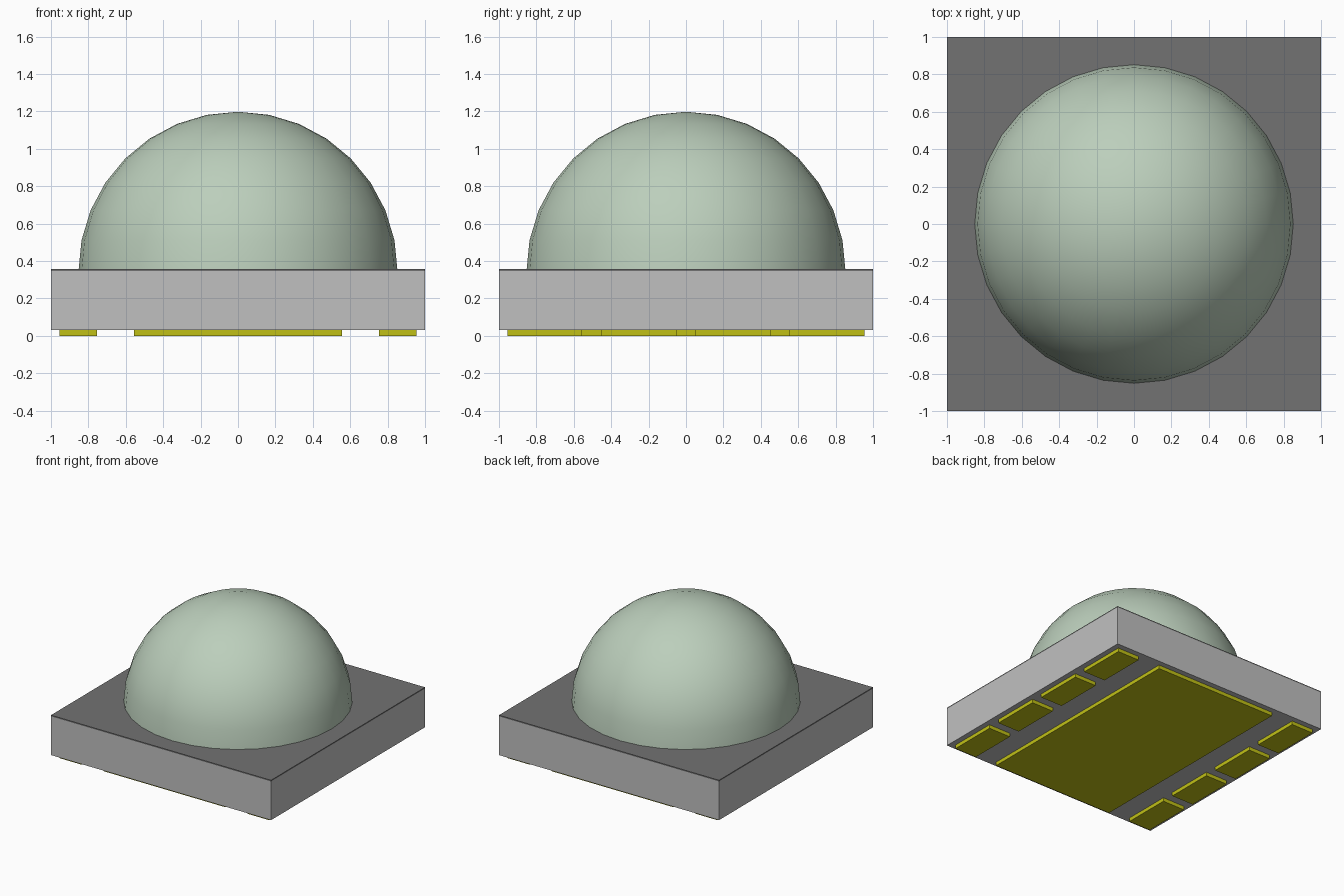
import bpy
import bmesh
import math
from mathutils import Vector

if "Cube" in bpy.data.objects:
    bpy.data.objects.remove(bpy.data.objects["Cube"], do_unlink=True)


def material(name, colour):
    mat = bpy.data.materials.new(name)
    mat.use_nodes = True
    rgba = (*colour, 1.0)
    mat.diffuse_color = rgba
    mat.node_tree.nodes["Principled BSDF"].inputs["Base Color"].default_value = rgba
    return mat


light_grey = material("light grey ceramic", (0.53, 0.53, 0.53))
dark_grey = material("dark grey coating", (0.17, 0.17, 0.17))
gold = material("gold contact", (0.53, 0.53, 0.008))
pale_green = material("pale green lens", (0.50, 0.62, 0.50))


def finish(name, bm, mat):
    mesh = bpy.data.meshes.new(name)
    bm.to_mesh(mesh)
    bm.free()
    mesh.materials.append(mat)
    obj = bpy.data.objects.new(name, mesh)
    bpy.context.collection.objects.link(obj)
    return obj


def box(name, x, y, z, mat):
    """Box from (low, high) ranges along each axis."""
    bm = bmesh.new()
    bmesh.ops.create_cube(bm, size=1.0)
    low, high = (Vector(p) for p in zip(x, y, z))
    for v in bm.verts:
        v.co = (low + high) / 2 + v.co * (high - low)
    return finish(name, bm, mat)


# Square body with a thin dark top coating
PAD_TOP, BODY_TOP, PLATE_TOP = 0.03, 0.348, 0.358
box("base_body", (-1, 1), (-1, 1), (PAD_TOP, BODY_TOP), light_grey)
box("top_plate", (-1, 1), (-1, 1), (BODY_TOP, PLATE_TOP), dark_grey)

# Contacts underneath: one large central pad and a row on each side
box("centre_pad", (-0.555, 0.555), (-0.955, 0.955), (0, PAD_TOP), gold)
for side, inner, outer in (("left", 0.755, 0.955), ("right", -0.955, -0.755)):
    for i in range(4):
        y = -0.755 + i * 0.503
        box(f"{side}_pad_{i + 1}", (inner, outer), (y - 0.2, y + 0.2),
            (0, PAD_TOP), gold)

# Hemispherical lens resting on the body
bm = bmesh.new()
bmesh.ops.create_uvsphere(bm, u_segments=32, v_segments=16, radius=0.853)
bmesh.ops.delete(bm, geom=[v for v in bm.verts if v.co.z < -0.01], context="VERTS")
bmesh.ops.holes_fill(bm, edges=[e for e in bm.edges if e.is_boundary], sides=0)
bmesh.ops.recalc_face_normals(bm, faces=bm.faces)
bmesh.ops.translate(bm, verts=bm.verts, vec=(0, 0, 0.345))
lens = finish("dome_lens", bm, pale_green)
bpy.ops.object.select_all(action="DESELECT")
lens.select_set(True)
bpy.context.view_layer.objects.active = lens
bpy.ops.object.shade_smooth_by_angle(angle=math.radians(40))
